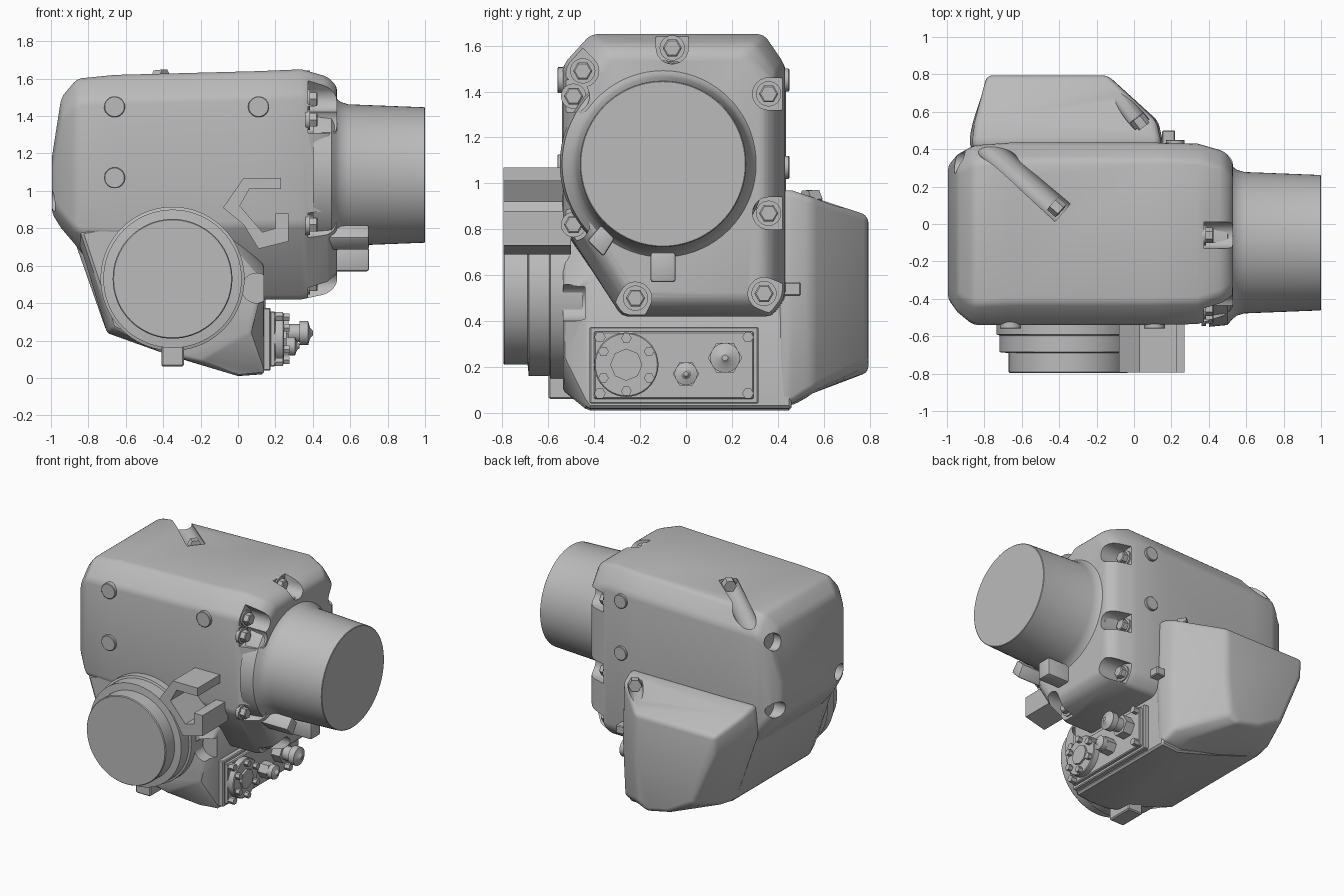
import bpy, bmesh, math
from mathutils import Vector

cube = bpy.data.objects.get("Cube")
if cube:
    bpy.data.objects.remove(cube)

metal = bpy.data.materials.new("grey_metal")
metal.use_nodes = True
GREY = (0.5, 0.5, 0.5, 1)
metal.diffuse_color = GREY
metal.node_tree.nodes["Principled BSDF"].inputs["Base Color"].default_value = GREY


def loft(name, rings):
    """Skin a closed solid over rings with equal point counts."""
    bm = bmesh.new()
    loops = [[bm.verts.new(p) for p in ring] for ring in rings]
    for a, b in zip(loops, loops[1:]):
        for i in range(len(a)):
            j = (i + 1) % len(a)
            bm.faces.new((a[i], a[j], b[j], b[i]))
    bm.faces.new(loops[0])
    bm.faces.new(loops[-1])
    bmesh.ops.recalc_face_normals(bm, faces=bm.faces)
    mesh = bpy.data.meshes.new(name)
    bm.to_mesh(mesh)
    bm.free()
    mesh.materials.append(metal)
    obj = bpy.data.objects.new(name, mesh)
    bpy.context.collection.objects.link(obj)
    return obj


def lathe(name, start, direction, profile, n=48):
    """Turned part: profile holds (distance along axis, radius)."""
    turn = Vector(direction).to_track_quat('Z', 'Y')
    rings = []
    for d, r in profile:
        rings.append([Vector(start) + turn @ Vector((r * math.cos(t), r * math.sin(t), d))
                      for t in (2 * math.pi * i / n for i in range(n))])
    return loft(name, rings)


def along_x(x, outline):
    return [(x, y, z) for y, z in outline]


def along_y(y, outline):
    return [(x, y, z) for x, z in outline]


def box(name, lo, hi):
    (x0, y0, z0), (x1, y1, z1) = lo, hi
    return loft(name, [[(x0, y0, z), (x1, y0, z), (x1, y1, z), (x0, y1, z)] for z in (z0, z1)])


def finish(obj, bevel=0, segments=2, cutters=(), angle=30):
    """Round the edges, cut the pockets, then shade."""
    if bevel:
        m = obj.modifiers.new("round", 'BEVEL')
        m.width, m.segments, m.angle_limit = bevel, segments, math.radians(24)
    for c in cutters:
        m = obj.modifiers.new("pocket", 'BOOLEAN')
        m.operation, m.solver, m.object = 'DIFFERENCE', 'EXACT', c
        c.hide_render = True
    bpy.ops.object.select_all(action='DESELECT')
    obj.select_set(True)
    bpy.context.view_layer.objects.active = obj
    if obj.modifiers:
        bpy.ops.object.convert(target='MESH')
    bpy.ops.object.shade_smooth_by_angle(angle=math.radians(angle))
    for c in cutters:
        bpy.data.objects.remove(c)


def section(x, left, right, low, high, chamfer, knee, foot):
    """Eight sided cross-section of the upper housing."""
    return along_x(x, [(left + chamfer, high), (left, high - chamfer * 1.1), (left, knee),
                       (foot, low), (right - .06, low), (right, low + .08),
                       (right, high - chamfer * 1.1), (right - .09, high)])


def pocket(y, z, outward):
    """Slot-shaped flange cutter, open towards the rim."""
    out = Vector(outward).normalized()
    side = Vector((-out.y, out.x))
    c = Vector((y, z))
    pts = [c + side * .07 * math.cos(t) - out * .07 * math.sin(t)
           for t in (math.pi * i / 12 for i in range(13))]
    pts += [c - side * .07 + out * .25, c + side * .07 + out * .25]
    return loft("pocket_cutter", [along_x(x, pts) for x in (.375, .8)])


# Upper housing with bolt pockets
bolts = [((-.45, 1.49), (-1, 1)), ((-.49, 1.38), (-1, 0)), ((-.06, 1.59), (0, 1)),
         ((.36, 1.39), (1, 0)), ((.36, .87), (1, 0)), ((.34, .52), (1, -.4)),
         ((-.22, .5), (-.5, -1)), ((-.49, .82), (-1, -.4))]
cutters = [pocket(*p, d) for p, d in bolts]
cutters.append(lathe("slot_cutter", (-.38, .06, 1.61), (-.75, .66, -.08), [(0, .065), (.8, .065)], 24))
for y, z in ((-.36, .95), (.33, .93), (.33, 1.42)):
    cutters.append(lathe("end_cutter", (-.9, y, z), (-1, 0, 0), [(0, .06), (.3, .06)], 24))
upper = loft("upper_housing", [
    section(-.995, -.40, .31, .88, 1.18, .07, .94, -.3),
    section(-.945, -.47, .37, .80, 1.50, .09, .88, -.36),
    section(-.86, -.54, .42, .70, 1.60, .11, .78, -.4),
    section(-.66, -.54, .435, .45, 1.62, .12, .78, -.3),
    section(.10, -.54, .435, .42, 1.64, .12, .82, -.28),
    section(.34, -.535, .43, .42, 1.65, .12, .82, -.28),
    section(.48, -.49, .39, .45, 1.61, .12, .84, -.25),
    section(.53, -.45, .34, .50, 1.56, .12, .86, -.23)])
finish(upper, .025, 2, cutters)

# Flange bolts
for (y, z), _ in bolts:
    finish(lathe("flange_bolt", (.36, y, z), (1, 0, 0), [(0, .055), (.025, .055)], 24))
    finish(lathe("flange_bolt_head", (.37, y, z), (1, 0, 0), [(0, .042), (.05, .042), (.055, .035)], 6))

# Output neck
finish(lathe("output_neck", (.4, -.1, 1.085), (1, 0, 0),
             [(0, .45), (.1, .44), (.125, .41), (.15, .39), (.19, .378), (.597, .362), (.6, .358)], 72))

# Lower housing
main = [(-.87, .78), (-.81, .6), (-.7, .24), (-.35, .115), (0, .01), (.14, .02), (.14, .6), (-.2, .95)]
front = [(-.84, .78), (-.78, .6), (-.67, .27), (-.42, .14), (-.2, .09), (.06, .24), (.14, .5), (-.2, .9)]
side_pocket = lathe("side_cutter", (.1, -.62, .48), (0, 1, 0), [(0, .08), (.18, .08)], 24)
lower = loft("lower_housing", [along_y(-.535, front), along_y(-.43, main), along_y(.46, main)])
finish(lower, .012, 1, [side_pocket])

# Rear cover tapering to a flat back
base = [(-.86, .97), (-.88, .75), (-.7, .24), (-.35, .12), (0, .03), (.14, .04), (.15, .5), (.14, .97)]
middle = [(-.85, .94), (-.86, .74), (-.69, .25), (-.35, .14), (-.02, .08), (.11, .1), (.13, .5), (.12, .94)]
back = [(-.79, .86), (-.78, .72), (-.61, .32), (-.42, .21), (-.24, .17), (-.17, .22), (-.14, .5), (-.14, .86)]
rear_slot = lathe("rear_cutter", (.04, .53, .93), (-.6, .8, .05), [(0, .05), (.5, .05)], 24)
rear = loft("rear_cover", [along_y(.4, base), along_y(.46, base), along_y(.55, middle), along_y(.795, back)])
finish(rear, .03, 3, [rear_slot])

# Angled bolts in the slots
for p, d in (((-.39, .07, 1.61), (-.75, .66, -.08)), ((.05, .52, .93), (-.6, .8, .05))):
    finish(lathe("slot_bolt", p, d, [(0, .045), (.06, .045)], 6))

# Front bearing cap in steps
finish(lathe("bearing_cap", (-.35, -.45, .53), (0, -1, 0),
             [(0, .385), (.14, .385), (.145, .37), (.235, .37), (.24, .32), (.34, .32), (.346, .315)], 72))
finish(box("cap_key", (-.41, -.6, .06), (-.29, -.4, .17)), .008, 1)

# Hook bracket beside the cap
hook = [(-.08, .91), (.03, 1.07), (.23, 1.07), (.23, 1.01), (.06, 1.01), (.01, .92), (.13, .78),
        (.2, .8), (.2, .88), (.27, .88), (.27, .73), (.11, .69), (.03, .82)]
finish(loft("hook_bracket", [along_y(-.5, hook), along_y(-.795, hook)]))

# Flat plugs on the front and back walls
for x, z in ((-.66, 1.45), (.11, 1.45), (-.66, 1.07)):
    finish(lathe("front_plug", (x, -.52, z), (0, -1, 0), [(0, .056), (.037, .056), (.04, .052)], 32))
for z in (1.45, 1.07):
    finish(lathe("back_plug", (.22, .41, z), (0, 1, 0), [(0, .05), (.037, .05), (.04, .046)], 32))

# Struts below the neck and a small side lug
finish(box("centre_strut", (.4, -.155, .57), (.7, -.045, .7)), .012, 2)
strut = [(-.43, .75), (-.37, .82), (-.31, .76), (-.36, .68)]
finish(loft("side_strut", [along_x(x, strut) for x in (.4, .7)]), .012, 2)
finish(box("side_lug", (.15, .4, .51), (.22, .5, .57)), .006, 1)

# Connector panel
finish(box("panel_base", (.1, -.42, .04), (.175, .315, .375)), .006, 1)
finish(box("panel_plate", (.17, -.4, .06), (.2, .295, .355)), .006, 1)
finish(lathe("panel_disc", (.19, -.26, .21), (1, 0, 0), [(0, .14), (.05, .14), (.055, .135)], 40))
finish(lathe("panel_hub", (.2, -.26, .21), (1, 0, 0), [(0, .07), (.06, .07)], 8))
for i in range(6):
    t = math.radians(60 * i + 30)
    finish(lathe("disc_screw", (.22, -.26 + .115 * math.cos(t), .21 + .115 * math.sin(t)),
                 (1, 0, 0), [(0, .023), (.055, .023)], 6))
for y in (-.375, .27):
    for z in (.085, .33):
        finish(lathe("panel_screw", (.19, y, z), (1, 0, 0), [(0, .025), (.05, .025)], 6))
for y, z, size, reach in ((0, .17, .05, .33), (.17, .24, .065, .4)):
    finish(lathe("plug_nut", (.18, y, z), (1, 0, 0), [(0, size * 1.15), (.09, size * 1.15)], 6))
    finish(lathe("plug_body", (.2, y, z), (1, 0, 0),
                 [(0, size * .75), (reach - .27, size * .75), (reach - .27, size),
                  (reach - .225, size), (reach - .215, size * .45), (reach - .2, size * .2)], 24))
